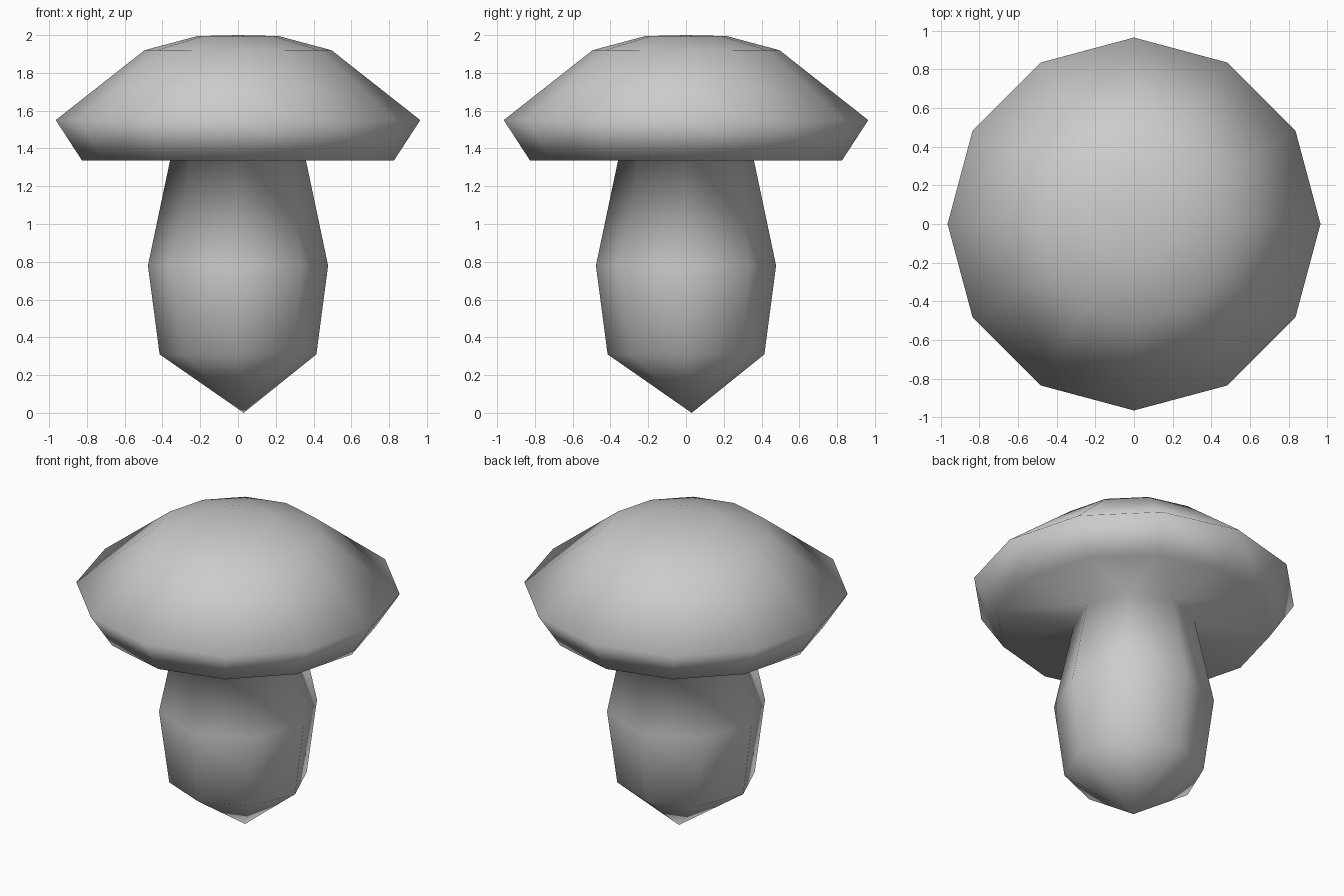
import bpy, bmesh
from math import cos, sin, tau

cube = bpy.data.objects.get("Cube")
if cube:
    bpy.data.objects.remove(cube, do_unlink=True)

# One plain grey for the whole mushroom
grey = bpy.data.materials.new("plain grey")
grey.use_nodes = True
colour = (0.6, 0.6, 0.6, 1)
grey.diffuse_color = colour
grey.node_tree.nodes["Principled BSDF"].inputs["Base Color"].default_value = colour

CAP_SIDES, STEM_SIDES = 12, 8
CAP_RINGS = [(0.215, 1.995), (0.495, 1.92), (0.965, 1.55), (0.825, 1.335)]
STEM_RINGS = [(0.36, 1.335), (0.477, 0.78), (0.415, 0.31)]

bm = bmesh.new()


def add_ring(radius, z, sides):
    """Regular ring of vertices with one corner on +x."""
    return [bm.verts.new((radius * cos(tau * i / sides), radius * sin(tau * i / sides), z))
            for i in range(sides)]


def skin(rings):
    """Join consecutive rings of equal size with quads."""
    for a, b in zip(rings, rings[1:]):
        for i in range(len(a)):
            j = (i + 1) % len(a)
            bm.faces.new((a[i], b[i], b[j], a[j]))


def close(ring, tip):
    """Close a ring with a fan to a tip point."""
    v = bm.verts.new(tip)
    for i in range(len(ring)):
        bm.faces.new((ring[i], ring[(i + 1) % len(ring)], v))


def loop_edges(ring):
    return [bm.edges.get((ring[i - 1], ring[i])) for i in range(len(ring))]


# Domed cap
cap = [add_ring(r, z, CAP_SIDES) for r, z in CAP_RINGS]
skin(cap)
close(cap[0], (0, 0, 2.0))

# Bulging stem, ending in a slightly off-centre point
stem = [add_ring(r, z, STEM_SIDES) for r, z in STEM_RINGS]
skin(stem)
close(stem[-1], (0.03, 0.03, 0))

# Flat underside of the cap, running into the stem
bmesh.ops.bridge_loops(bm, edges=loop_edges(cap[-1]) + loop_edges(stem[0]))

bmesh.ops.recalc_face_normals(bm, faces=bm.faces)
for f in bm.faces:
    f.smooth = True

mesh = bpy.data.meshes.new("mushroom")
bm.to_mesh(mesh)
bm.free()
mesh.materials.append(grey)
mushroom = bpy.data.objects.new("mushroom", mesh)
bpy.context.collection.objects.link(mushroom)
